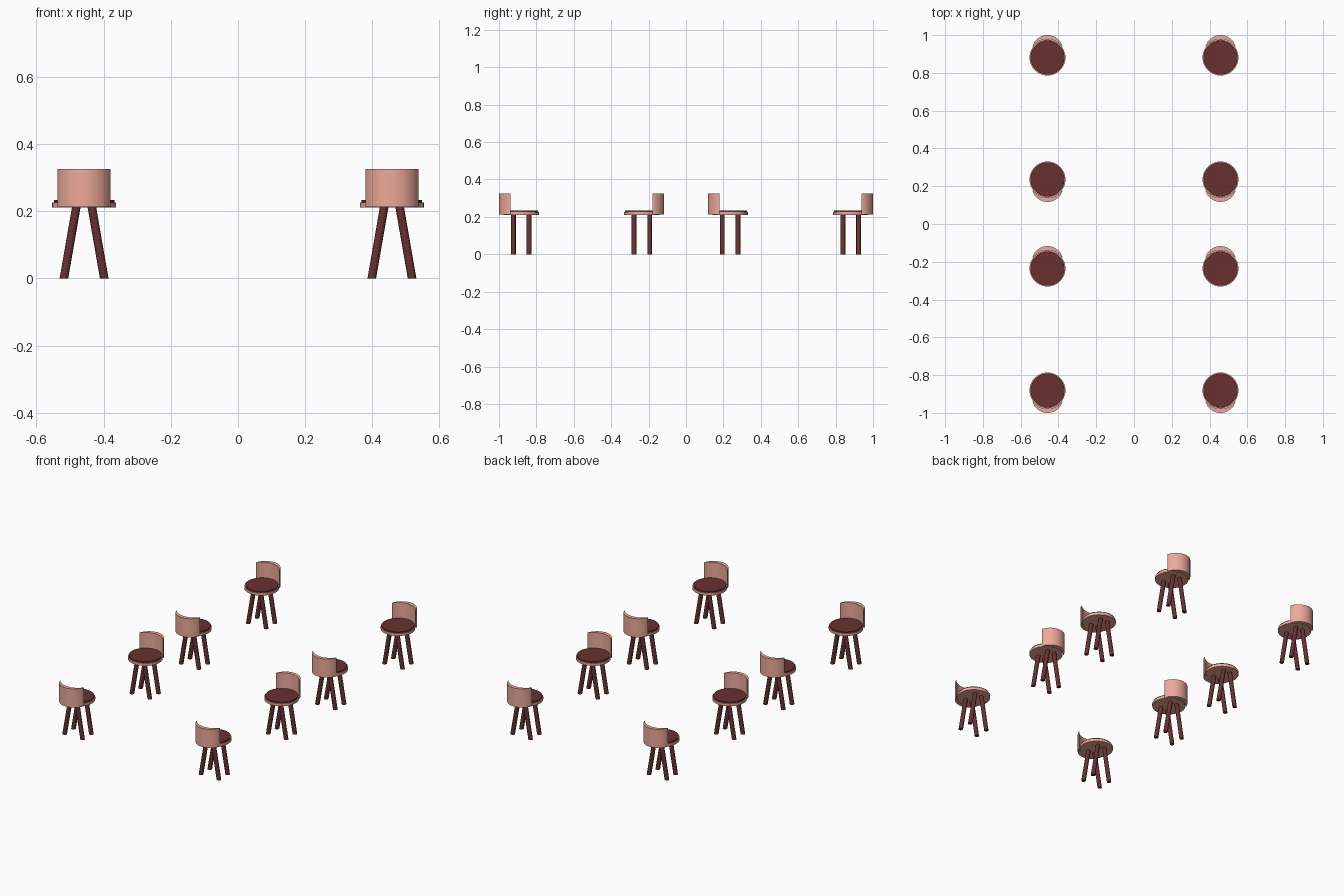
import bpy, bmesh, math
from mathutils import Vector

if "Cube" in bpy.data.objects:
    bpy.data.objects.remove(bpy.data.objects["Cube"])


def material(name, rgb):
    m = bpy.data.materials.new(name)
    m.diffuse_color = (*rgb, 1)
    m.use_nodes = True
    m.node_tree.nodes["Principled BSDF"].inputs["Base Color"].default_value = m.diffuse_color
    return m


SALMON = material("salmon", (0.85, 0.40, 0.32))
MAROON = material("maroon", (0.14, 0.03, 0.03))


def prism(name, bottom, top, mat, angle=40):
    """Closed solid between two matching rings of points."""
    bm = bmesh.new()
    lo = [bm.verts.new(p) for p in bottom]
    hi = [bm.verts.new(p) for p in top]
    n = len(lo)
    for i in range(n):
        j = (i + 1) % n
        bm.faces.new((lo[i], lo[j], hi[j], hi[i]))
    bm.faces.new(lo[::-1])
    bm.faces.new(hi)
    bmesh.ops.recalc_face_normals(bm, faces=bm.faces)
    me = bpy.data.meshes.new(name)
    bm.to_mesh(me)
    bm.free()
    me.materials.append(mat)
    me.polygons.foreach_set("use_smooth", [True] * len(me.polygons))
    me.set_sharp_from_angle(angle=math.radians(angle))
    return me


def ring(x, y, z, r, n):
    return [Vector((x + r * math.cos(2 * math.pi * i / n),
                    y + r * math.sin(2 * math.pi * i / n), z)) for i in range(n)]


def disc(name, r, z0, z1, mat):
    return prism(name, ring(0, 0, z0, r, 48), ring(0, 0, z1, r, 48), mat)


def arc(cy, r, half_width, n):
    a = math.asin(half_width / r)
    return [(r * math.sin(t), cy + r * math.cos(t))
            for t in (-a + 2 * a * i / n for i in range(n + 1))]


# crescent backrest: inner curve follows the seat, outer curve is tighter
outline = arc(0.036, 0.083, 0.079, 24) + arc(0, 0.097, 0.0785, 24)[::-1]
parts = {
    "seat": disc("seat", 0.095, 0.211, 0.226, SALMON),
    "cushion": disc("cushion", 0.090, 0.224, 0.234, MAROON),
    "backrest": prism("backrest", [(x, y, 0.212) for x, y in outline],
                      [(x, y, 0.325) for x, y in outline], SALMON),
}

# four legs leaning outwards in x only
for sx, side in ((-1, "left"), (1, "right")):
    for sy, end in ((-1, "front"), (1, "back")):
        name = f"{end}_{side}_leg"
        parts[name] = prism(name, ring(sx * 0.060, sy * 0.042, 0, 0.0128, 12),
                            ring(sx * 0.023, sy * 0.042, 0.213, 0.0128, 12), MAROON)

# eight chairs in two columns, facing each other in pairs
for x in (-0.458, 0.458):
    for y, turn in ((0.881, 0), (0.236, math.pi), (-0.236, 0), (-0.881, math.pi)):
        for name, me in parts.items():
            ob = bpy.data.objects.new("chair_" + name, me)
            ob.location = (x, y, 0)
            ob.rotation_euler.z = turn
            bpy.context.collection.objects.link(ob)
